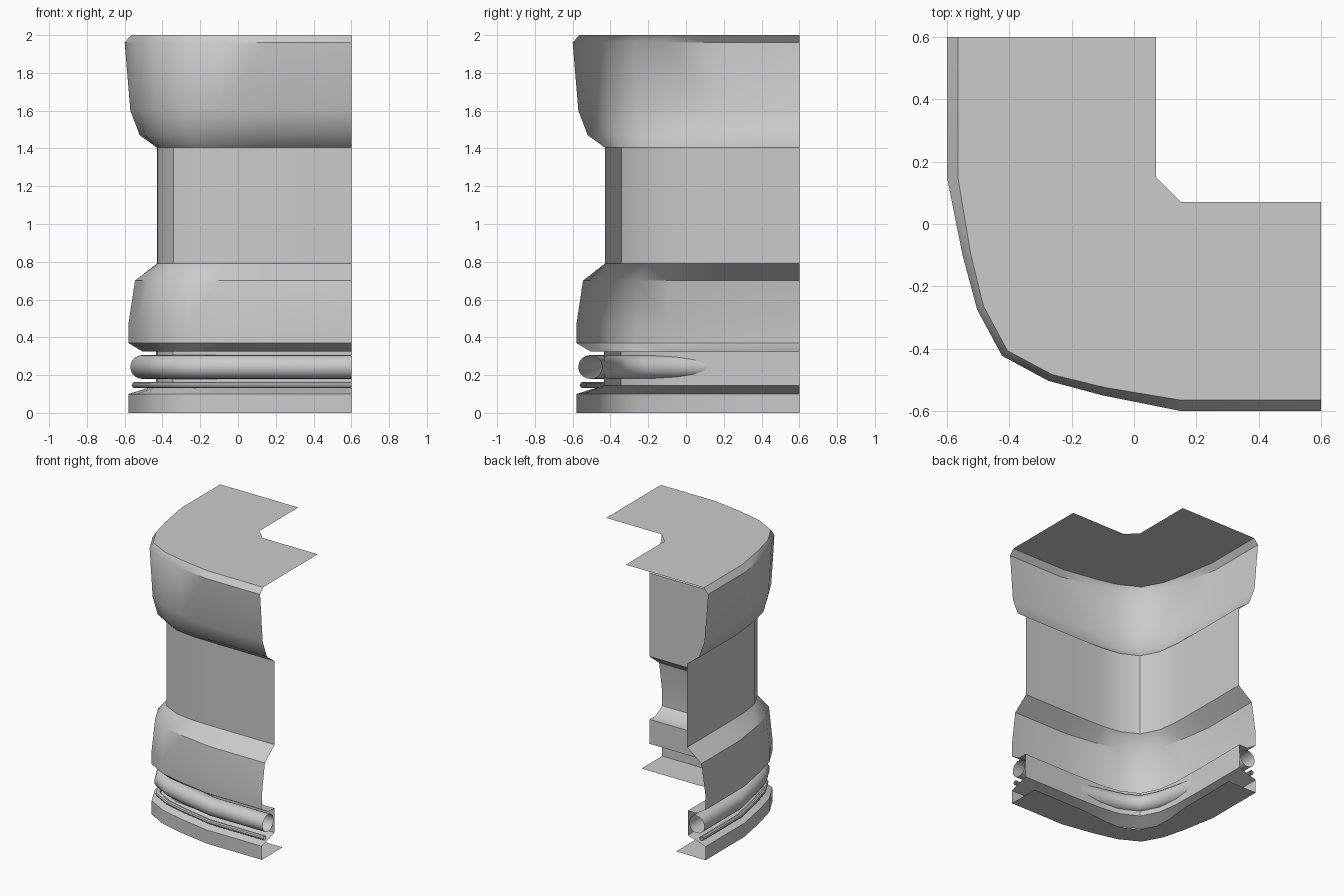
import bpy, math
from mathutils import Vector

if "Cube" in bpy.data.objects:
    bpy.data.objects.remove(bpy.data.objects["Cube"])

# Outer plan of the corner: first half, then mirrored across the diagonal
half = [(0.6, -0.6), (0.15, -0.6), (-0.1, -0.55), (-0.275, -0.503), (-0.423, -0.423)]
plan = [Vector(p) for p in half + [(y, x) for x, y in half[-2::-1]]]

# Inward shift per unit of inset (the corner moves less than the straight runs)
half_w = [(0, 1), (0, 1), (0.18, 0.73), (0.36, 0.57), (0.48, 0.48)]
soft = [Vector(p) for p in half_w + [(y, x) for x, y in half_w[-2::-1]]]


def parallel_shift(path):
    """Mitred inward normals for a true parallel offset."""
    segs = [(b - a).normalized() for a, b in zip(path, path[1:])]
    norms = [Vector((t.y, -t.x)) for t in segs]
    out = []
    for a, b in zip(norms[:1] + norms, norms + norms[-1:]):
        m = (a + b).normalized()
        out.append(m / m.dot(a))
    return out


def sweep(name, profile, shift, closed=False, cap=None):
    """Sweep (inset, z) profile points along the plan."""
    n, k = len(plan), len(profile)
    verts = []
    for p, w in zip(plan, shift):
        verts += [(*(p + w * s), z) for s, z in profile]
    faces = []
    for i in range(n - 1):
        for j in range(k if closed else k - 1):
            j2 = (j + 1) % k
            faces.append((i * k + j, (i + 1) * k + j, (i + 1) * k + j2, i * k + j2))
    if cap:
        base = len(verts)
        verts += [(x, y, profile[0][1]) for x, y in cap]
        faces.append([base + i for i in range(len(cap))] + [i * k for i in reversed(range(n))])
    me = bpy.data.meshes.new(name)
    me.from_pydata(verts, [], faces)
    ob = bpy.data.objects.new(name, me)
    bpy.context.collection.objects.link(ob)
    bpy.ops.object.select_all(action='DESELECT')
    ob.select_set(True)
    bpy.context.view_layer.objects.active = ob
    bpy.ops.object.shade_smooth_by_angle(angle=math.radians(35))
    return ob


def pipe(name, inset, z, r, sides):
    ring = [(inset - r * math.cos(a), z - r * math.sin(a))
            for a in (2 * math.pi * i / sides for i in range(sides))]
    return sweep(name, ring, parallel_shift(plan), closed=True)


# Wall shell: coping, overhang, neck, skirt, pipe recess, plinth and base flange
wall = [(0.035, 2.0), (0, 1.96), (0.03, 1.6), (0.08, 1.47), (0.17, 1.405),
        (0.17, 0.79), (0.055, 0.70), (0.02, 0.47), (0.02, 0.37), (0.095, 0.325),
        (0.165, 0.325), (0.165, 0.145), (0.02, 0.10), (0.02, 0), (0.26, 0)]
# Inner edge of the flat top, from the left arm to the front arm, reversed by the cap
inner = [(0.6, 0.07), (0.15, 0.07), (0.07, 0.15), (0.07, 0.6)]
sweep("corner_wall", wall, soft, cap=inner)

# Open-ended pipes in the recess
pipe("large_pipe", 0.093, 0.243, 0.063, 20)
pipe("small_pipe", 0.055, 0.147, 0.017, 10)
